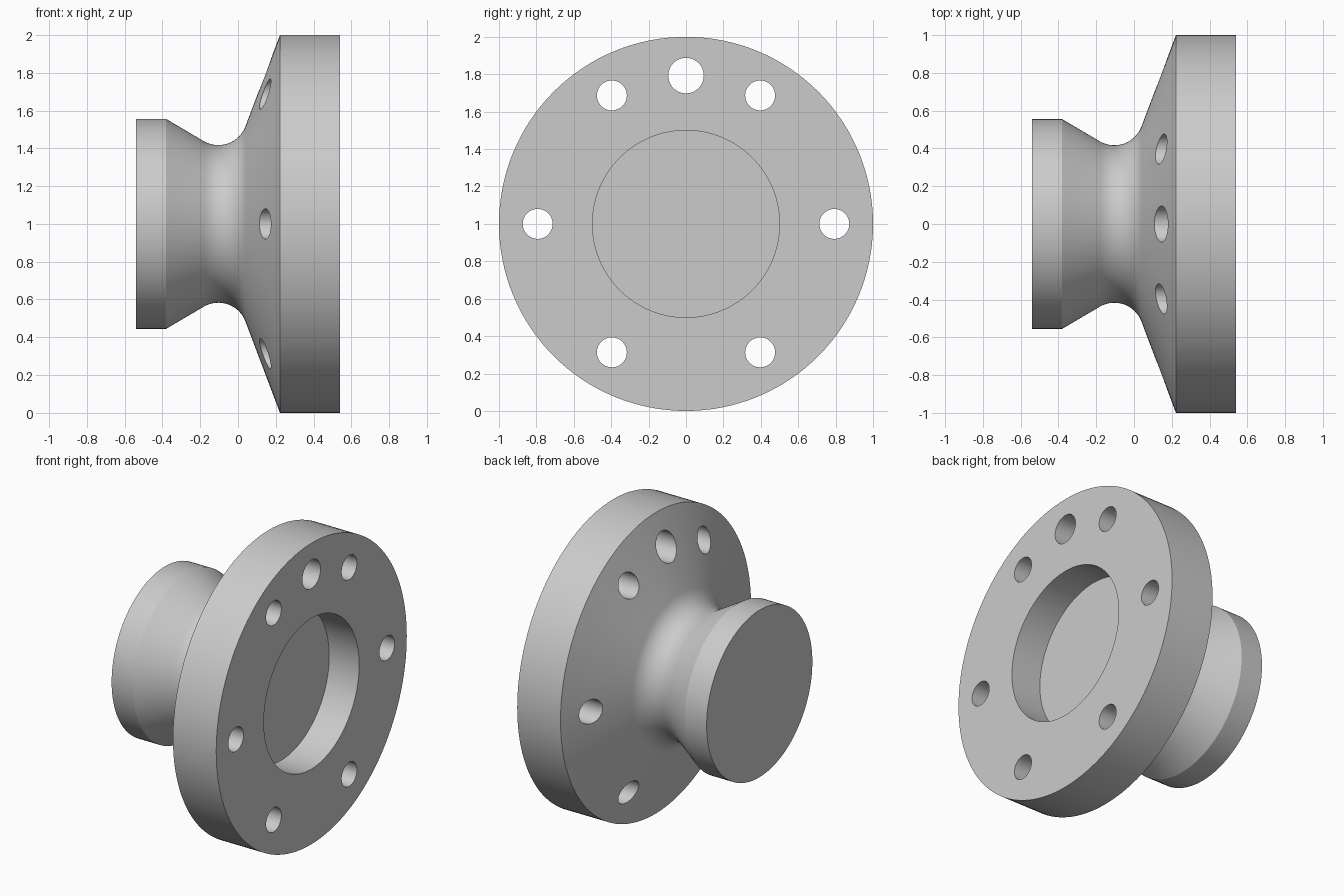
import bpy
import bmesh
from math import sin, cos, pi, radians
from mathutils import Matrix, Vector

default = bpy.data.objects.get("Cube")
if default:
    bpy.data.objects.remove(default, do_unlink=True)

GREY = (0.6, 0.6, 0.6, 1.0)
steel = bpy.data.materials.new("plain grey")
steel.use_nodes = True
steel.diffuse_color = GREY
steel.node_tree.nodes["Principled BSDF"].inputs["Base Color"].default_value = GREY


def make_object(name, bm):
    bmesh.ops.recalc_face_normals(bm, faces=bm.faces)
    mesh = bpy.data.meshes.new(name)
    bm.to_mesh(mesh)
    bm.free()
    mesh.materials.append(steel)
    obj = bpy.data.objects.new(name, mesh)
    bpy.context.collection.objects.link(obj)
    return obj


# Profile (x, radius): hub cap, flared hub, filleted neck, flange, bore recess
NECK_X, NECK_R, FILLET = -0.104, 0.417, 0.153
profile = [(-0.54, 0), (-0.54, 0.555), (-0.38, 0.555)]
for i in range(17):
    a = radians(-30 + 99 * i / 16)
    profile.append((NECK_X + FILLET * sin(a), NECK_R + FILLET * (1 - cos(a))))
profile += [(0.222, 1), (0.54, 1), (0.54, 0.5), (0.32, 0.5), (0.32, 0)]

# Revolve the profile about the horizontal axis
bm = bmesh.new()
verts = [bm.verts.new((x, 0, r)) for x, r in profile]
edges = [bm.edges.new(pair) for pair in zip(verts, verts[1:])]
bmesh.ops.spin(bm, geom=verts + edges, cent=(0, 0, 0), axis=(1, 0, 0),
               angle=2 * pi, steps=128, use_merge=True)
bmesh.ops.remove_doubles(bm, verts=bm.verts, dist=0.0001)
flange = make_object("hub_flange", bm)
flange.location.z = 1

# Bolt holes: a larger one at the top, six smaller ones on the same circle
bm = bmesh.new()
for angle, radius in [(90, 0.095)] + [(a, 0.08) for a in (0, 60, 120, 180, 240, 300)]:
    a = radians(angle)
    centre = Vector((0.3, 0.793 * cos(a), 1 + 0.793 * sin(a)))
    bmesh.ops.create_cone(bm, cap_ends=True, segments=48, radius1=radius,
                          radius2=radius, depth=0.8,
                          matrix=Matrix.Translation(centre) @ Matrix.Rotation(pi / 2, 4, 'Y'))
drill = make_object("bolt_hole_cutter", bm)
drill.hide_render = True

cut = flange.modifiers.new("bolt_holes", 'BOOLEAN')
cut.operation = 'DIFFERENCE'
cut.solver = 'EXACT'
cut.object = drill

bpy.ops.object.select_all(action='DESELECT')
flange.select_set(True)
bpy.context.view_layer.objects.active = flange
bpy.ops.object.modifier_apply(modifier=cut.name)
bpy.data.objects.remove(drill, do_unlink=True)
bpy.ops.object.shade_smooth_by_angle(angle=radians(25))
